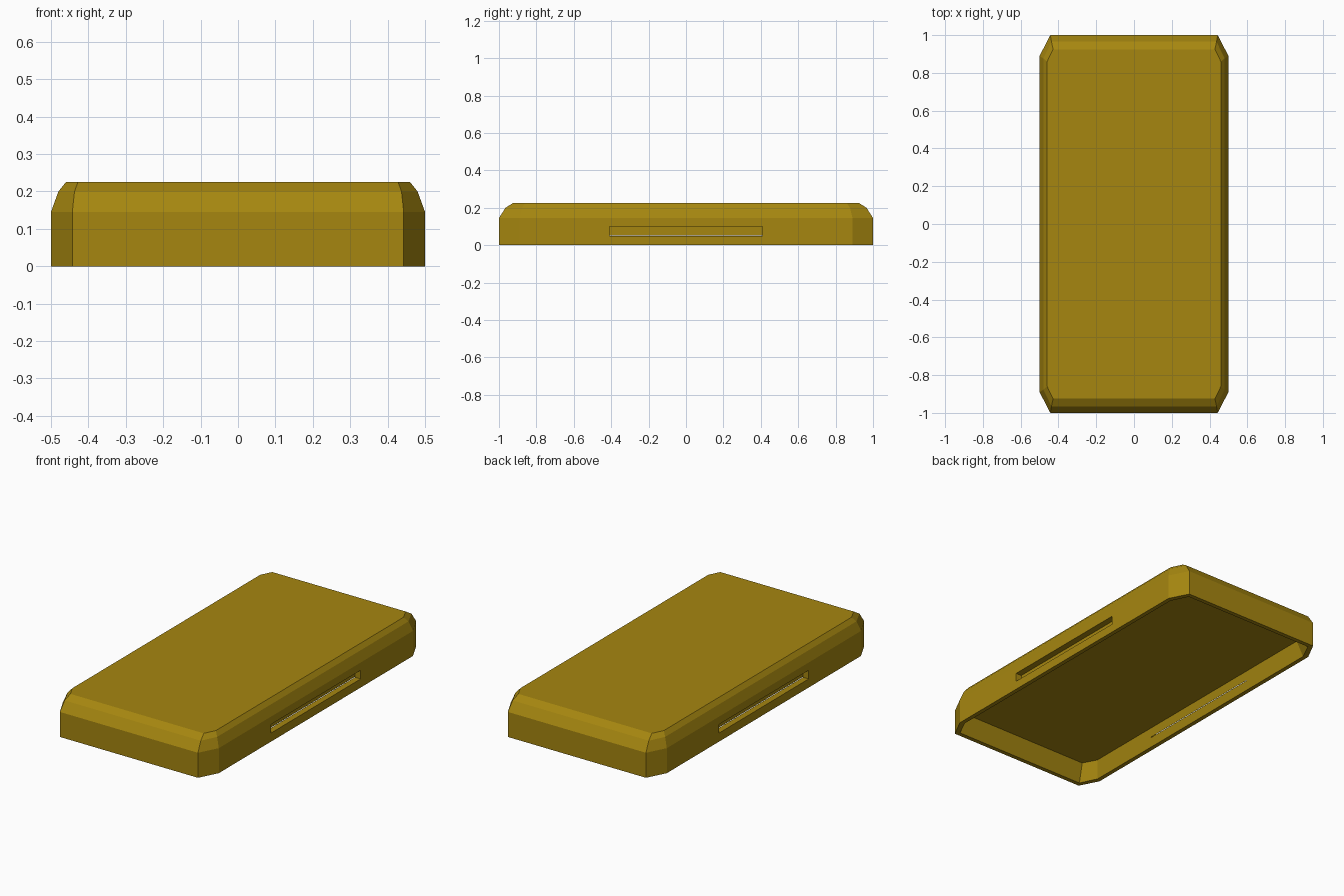
import bpy, bmesh

cube = bpy.data.objects.get("Cube")
if cube:
    bpy.data.objects.remove(cube, do_unlink=True)

mustard = bpy.data.materials.new("mustard")
mustard.use_nodes = True
colour = (0.38, 0.24, 0.005, 1)
mustard.diffuse_color = colour
mustard.node_tree.nodes["Principled BSDF"].inputs["Base Color"].default_value = colour


def ring(bm, x, y, cx, cy, z):
    """Rectangle with cut corners: half sizes x, y and corner points cx, cy."""
    quarter = [(x, cy), (cx, y)]
    pts = quarter + [(-a, b) for a, b in reversed(quarter)]
    pts += [(-a, -b) for a, b in pts]
    return [bm.verts.new((a, b, z)) for a, b in pts]


def make_object(name, bm):
    bmesh.ops.recalc_face_normals(bm, faces=bm.faces[:])
    mesh = bpy.data.meshes.new(name)
    bm.to_mesh(mesh)
    bm.free()
    mesh.materials.append(mustard)
    obj = bpy.data.objects.new(name, mesh)
    bpy.context.scene.collection.objects.link(obj)
    return obj


# Hollow shell: tapering cavity from ceiling to rim, outer rim, shoulder, bevel, top
bm = bmesh.new()
rings = [ring(bm, 0.452, 0.93, 0.41, 0.85, 0.1), ring(bm, 0.475, 0.975, 0.427, 0.876, 0),
         ring(bm, 0.5, 1, 0.443, 0.89, 0), ring(bm, 0.5, 1, 0.443, 0.89, 0.145),
         ring(bm, 0.48, 0.965, 0.437, 0.877, 0.2),
         ring(bm, 0.46, 0.925, 0.428, 0.86, 0.225)]
for low, high in zip(rings, rings[1:]):
    for i in range(len(low)):
        j = (i + 1) % len(low)
        bm.faces.new((low[i], low[j], high[j], high[i]))
bm.faces.new(rings[0])
bm.faces.new(rings[-1])
shell = make_object("shell", bm)

# Grip slot in each long side, just breaking into the cavity along its lower edge
for side, s in (("left", 1), ("right", -1)):
    bm = bmesh.new()
    bmesh.ops.create_cube(bm, size=1)
    bmesh.ops.scale(bm, verts=bm.verts, vec=(0.1, 0.82, 0.05))
    bmesh.ops.translate(bm, verts=bm.verts, vec=(s * 0.513, 0, 0.075))
    cutter = make_object(side + "_slot_cutter", bm)
    cutter.hide_render = True
    cutter.hide_viewport = True
    cutter.display_type = 'WIRE'
    cut = shell.modifiers.new(side + "_slot", 'BOOLEAN')
    cut.operation = 'DIFFERENCE'
    cut.solver = 'EXACT'
    cut.object = cutter
